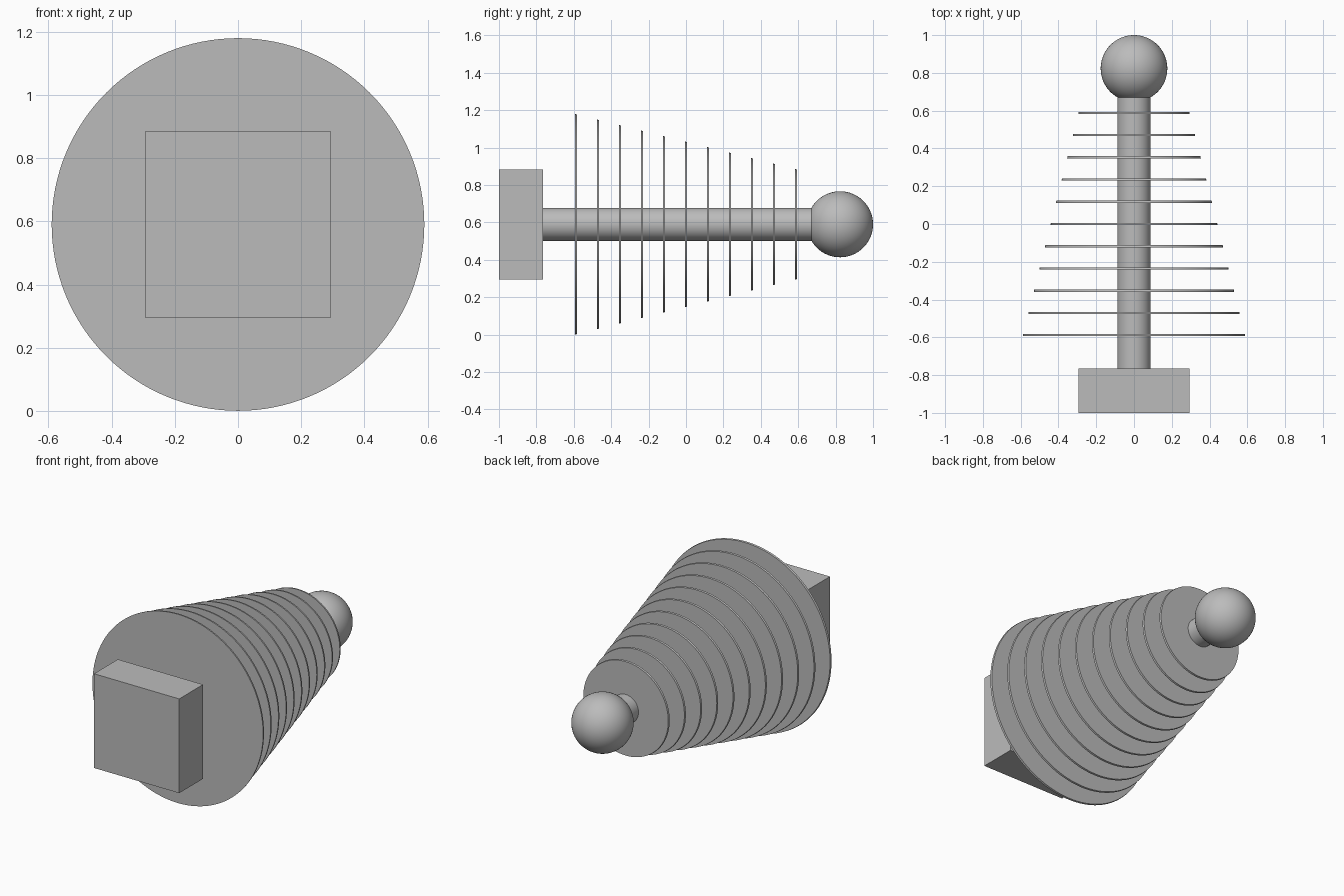
import bpy
import math

cube = bpy.data.objects.get("Cube")
if cube:
    bpy.data.objects.remove(cube, do_unlink=True)

AXIS_Z = 0.59
UNIT = 2 / 17  # the whole length is seventeen units

grey = bpy.data.materials.new("plain grey")
grey.use_nodes = True
grey.diffuse_color = (0.5, 0.5, 0.5, 1)
grey.node_tree.nodes["Principled BSDF"].inputs["Base Color"].default_value = (0.5, 0.5, 0.5, 1)


def finish(name, smooth=True):
    obj = bpy.context.object
    obj.name = name
    obj.data.materials.append(grey)
    if smooth:
        bpy.ops.object.shade_smooth_by_angle(angle=math.radians(40))
    return obj


def rod(name, radius, y_start, y_end, sides, radius_end=None):
    """Round bar along the y axis, optionally tapered."""
    bpy.ops.mesh.primitive_cone_add(
        vertices=sides, radius1=radius, radius2=radius_end or radius,
        depth=y_end - y_start, location=(0, (y_start + y_end) / 2, AXIS_Z),
        rotation=(-math.pi / 2, 0, 0))
    return finish(name)


# Square block at the front
bpy.ops.mesh.primitive_cube_add(size=1, location=(0, -7.5 * UNIT, AXIS_Z))
bpy.context.object.scale = (5 * UNIT, 2 * UNIT, 5 * UNIT)
finish("front_block", smooth=False)

# Central shaft, running into the ball
rod("shaft", 0.75 * UNIT, -6.5 * UNIT, 6 * UNIT, 64)

# Ball at the back, poles along the shaft
bpy.ops.mesh.primitive_uv_sphere_add(
    segments=64, ring_count=32, radius=1.5 * UNIT,
    location=(0, 7 * UNIT, AXIS_Z), rotation=(math.pi / 2, 0, 0))
finish("back_ball")

# Thin discs shrinking towards the back
for i in range(11):
    y = i - 5
    rod(f"disc_{i + 1}", (5 - 0.25 * i) * UNIT + 0.001,
        (y - 0.05) * UNIT, (y + 0.05) * UNIT, 128, (5 - 0.25 * i) * UNIT - 0.001)
